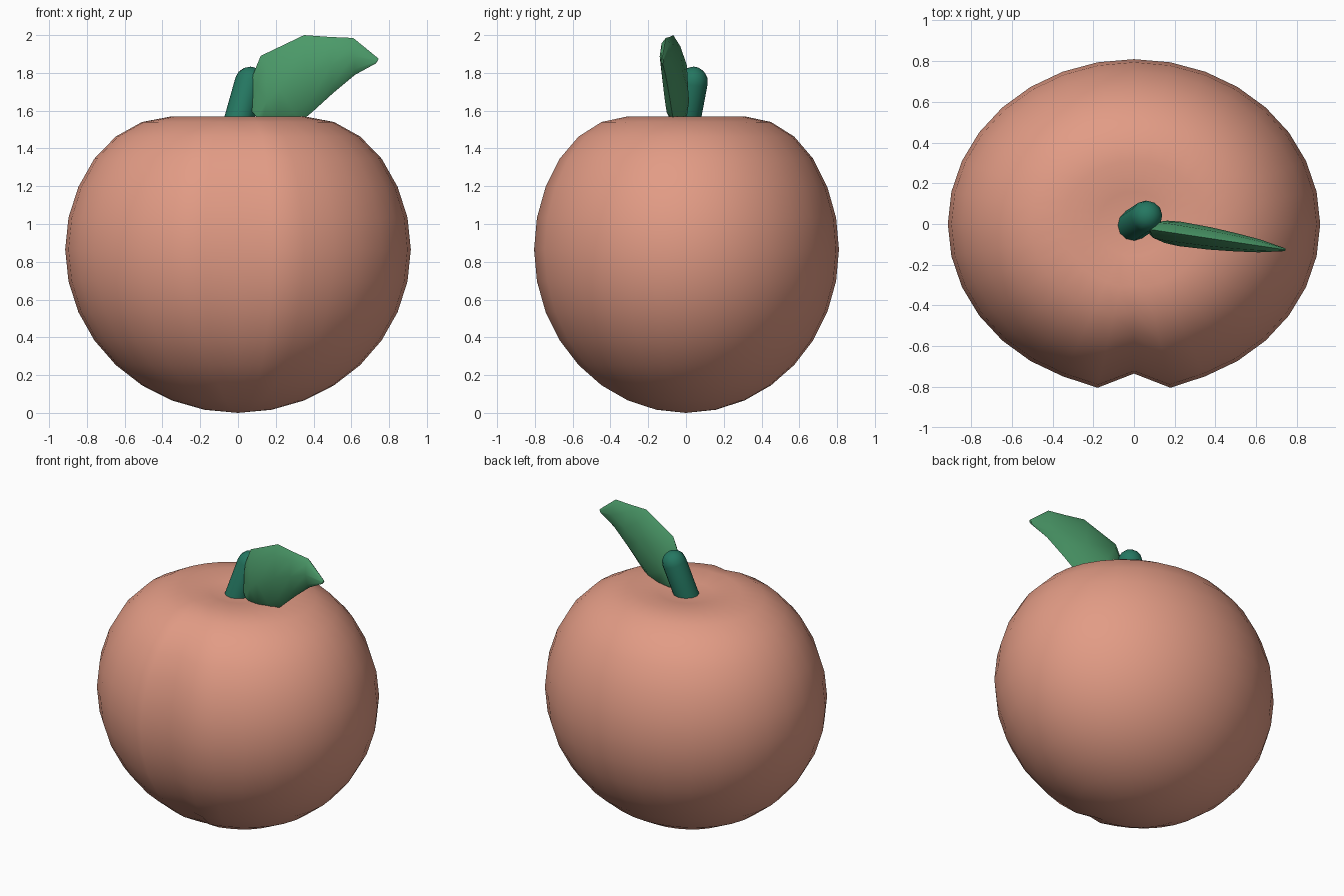
import bpy, bmesh, math
from mathutils import Vector

cube = bpy.data.objects.get("Cube")
if cube:
    bpy.data.objects.remove(cube, do_unlink=True)


def material(name, colour):
    mat = bpy.data.materials.new(name)
    mat.use_nodes = True
    mat.diffuse_color = (*colour, 1)
    bsdf = next(n for n in mat.node_tree.nodes if n.type == 'BSDF_PRINCIPLED')
    bsdf.inputs["Base Color"].default_value = (*colour, 1)
    return mat


def finish(bm, name, mat, angle):
    bmesh.ops.recalc_face_normals(bm, faces=bm.faces)
    mesh = bpy.data.meshes.new(name)
    bm.to_mesh(mesh)
    bm.free()
    mesh.materials.append(mat)
    obj = bpy.data.objects.new(name, mesh)
    bpy.context.collection.objects.link(obj)
    bpy.ops.object.select_all(action='DESELECT')
    obj.select_set(True)
    bpy.context.view_layer.objects.active = obj
    bpy.ops.object.shade_smooth_by_angle(angle=math.radians(angle))
    return obj


def loft(bm, centres, axes_u, axes_v, sides):
    """Skin elliptical rings and cap both ends."""
    rings = []
    for c, u, v in zip(centres, axes_u, axes_v):
        angles = [2 * math.pi * i / sides for i in range(sides)]
        rings.append([bm.verts.new(c + u * math.cos(a) + v * math.sin(a)) for a in angles])
    for a, b in zip(rings, rings[1:]):
        for i in range(sides):
            j = (i + 1) % sides
            bm.faces.new((a[i], a[j], b[j], b[i]))
    bm.faces.new(rings[0])
    bm.faces.new(rings[-1])


peach = material("peach skin", (0.76, 0.33, 0.235))
leaf_green = material("leaf green", (0.07, 0.32, 0.14))
stem_green = material("dark stem green", (0.018, 0.185, 0.12))

# Fruit: squashed sphere with a sunken top and a crease down the front
bm = bmesh.new()
bmesh.ops.create_uvsphere(bm, u_segments=32, v_segments=16, radius=1)
top_heights = [1.535, 1.55, 1.57, 1.54, 1.463]
for v in bm.verts:
    ring = round(math.acos(max(-1, min(1, v.co.z))) / (math.pi / 16))
    girth = math.hypot(v.co.x, v.co.y)
    x, y = v.co.x * 0.915, v.co.y * 0.81
    if v.co.y < 0 and girth > 0.1:
        if abs(v.co.x) < 0.01:
            y += 0.075 * girth ** 2
        elif abs(v.co.x) < 0.25 * girth:
            y -= 0.01 * girth
    z = top_heights[ring] if ring < len(top_heights) else 0.865 + 0.865 * v.co.z
    v.co = (x, y, z)
finish(bm, "fruit", peach, 60)

# Stem: leaning tube with a rounded end
bm = bmesh.new()
base, end = Vector((-0.01, -0.01, 1.5)), Vector((0.062, 0.038, 1.755))
lean = (end - base).normalized()
u = lean.cross(Vector((0, 1, 0))).normalized()
w = lean.cross(u)
r = 0.078
steps = [math.radians(a) for a in (0, 25, 50, 75)]
centres = [base] + [end + lean * r * math.sin(a) for a in steps]
radii = [r] + [r * math.cos(a) for a in steps]
loft(bm, centres, [u * k for k in radii], [w * k for k in radii], 12)
finish(bm, "stem", stem_green, 60)

# Leaf: lens-shaped blade, each station is lower edge, upper edge, half thickness
stations = [
    ((0.14, 1.53), (0.07, 1.60), 0.035),
    ((0.24, 1.52), (0.075, 1.78), 0.055),
    ((0.33, 1.54), (0.12, 1.89), 0.06),
    ((0.39, 1.59), (0.35, 2.0), 0.055),
    ((0.50, 1.69), (0.49, 1.99), 0.045),
    ((0.62, 1.79), (0.61, 1.985), 0.032),
    ((0.73, 1.85), (0.745, 1.875), 0.008),
]


def on_blade(p):
    return Vector((p[0], -0.015 - 0.15 * p[0], p[1]))


bm = bmesh.new()
lows = [on_blade(s[0]) for s in stations]
highs = [on_blade(s[1]) for s in stations]
loft(bm,
     [(a + b) / 2 for a, b in zip(lows, highs)],
     [(b - a) / 2 for a, b in zip(lows, highs)],
     [Vector((0.1, 1, 0)) * s[2] for s in stations], 8)
finish(bm, "leaf", leaf_green, 50)
